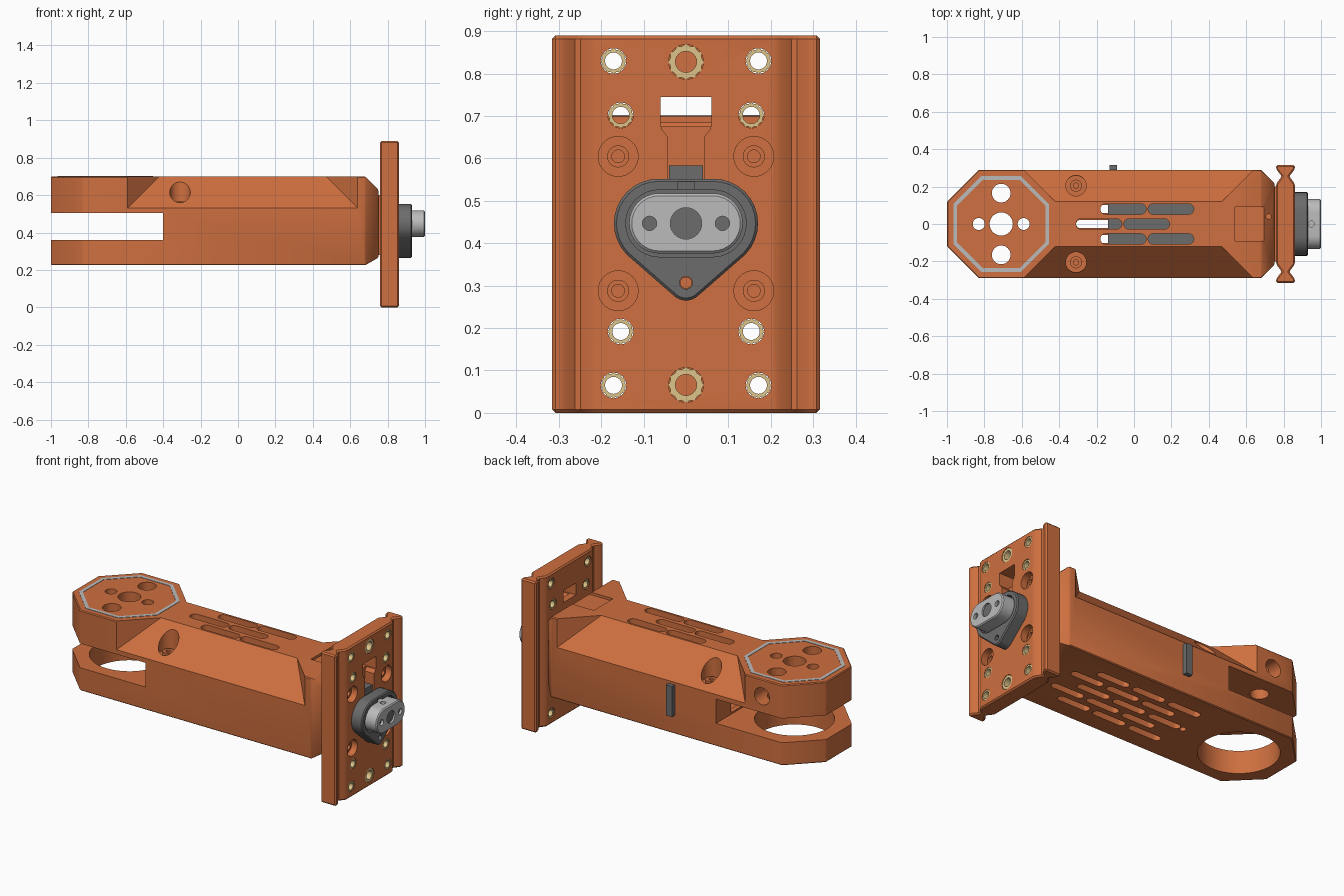
import bpy, bmesh, math
from mathutils import Vector
from mathutils.geometry import convex_hull_2d

if "Cube" in bpy.data.objects:
    bpy.data.objects.remove(bpy.data.objects["Cube"])


def material(name, rgb):
    m = bpy.data.materials.new(name)
    m.diffuse_color = (*rgb, 1)
    m.use_nodes = True
    m.node_tree.nodes["Principled BSDF"].inputs["Base Color"].default_value = m.diffuse_color
    return m


ORANGE = material("orange_print", (0.62, 0.16, 0.05))
BRASS = material("brass", (0.72, 0.55, 0.25))
DARK = material("dark_grey", (0.15, 0.15, 0.15))
LIGHT = material("light_grey", (0.5, 0.5, 0.5))
MAP = {'x': lambda u, v, w: (w, u, v), 'y': lambda u, v, w: (u, w, v), 'z': lambda u, v, w: (u, v, w)}


def finish(name, bm, mat=None):
    bmesh.ops.recalc_face_normals(bm, faces=bm.faces)
    me = bpy.data.meshes.new(name)
    bm.to_mesh(me)
    bm.free()
    ob = bpy.data.objects.new(name, me)
    bpy.context.collection.objects.link(ob)
    if mat:
        me.materials.append(mat)
    return ob


def prism(name, pts, axis, a, b, mat=None):
    bm = bmesh.new()
    lo, hi = ([bm.verts.new(MAP[axis](u, v, w)) for u, v in pts] for w in (a, b))
    bm.faces.new(lo)
    bm.faces.new(hi)
    for i in range(len(pts)):
        j = (i + 1) % len(pts)
        bm.faces.new((lo[i], lo[j], hi[j], hi[i]))
    return finish(name, bm, mat)


def ring(name, outer, inner, axis, a, b, mat):
    bm = bmesh.new()
    loops = [[bm.verts.new(MAP[axis](u, v, w)) for u, v in p]
             for p, w in ((outer, a), (outer, b), (inner, b), (inner, a))]
    n = len(outer)
    for k in range(4):
        p, q = loops[k], loops[(k + 1) % 4]
        for i in range(n):
            j = (i + 1) % n
            bm.faces.new((p[i], p[j], q[j], q[i]))
    return finish(name, bm, mat)


def hull(name, pts, mat=None):
    bm = bmesh.new()
    for p in pts:
        bm.verts.new(p)
    r = bmesh.ops.convex_hull(bm, input=bm.verts)
    junk = [v for v in r["geom_interior"] if isinstance(v, bmesh.types.BMVert)]
    bmesh.ops.delete(bm, geom=junk, context='VERTS')
    bmesh.ops.dissolve_limit(bm, angle_limit=0.01, verts=bm.verts, edges=bm.edges)
    return finish(name, bm, mat)


def circ(cx, cy, r, n=32, wave=0):
    return [(cx + (r - wave * (i % 2)) * math.cos(2 * math.pi * i / n),
             cy + (r - wave * (i % 2)) * math.sin(2 * math.pi * i / n)) for i in range(n)]


def blob(*circles, n=32):
    pts = [p for c in circles for p in circ(*c, n)]
    return [pts[i] for i in convex_hull_2d([Vector(p) for p in pts])]


def rect(u0, u1, v0, v1):
    return [(u0, v0), (u1, v0), (u1, v1), (u0, v1)]


def octagon(cx, s):
    t = s * 0.414
    return [(cx + u, v) for u, v in ((s, t), (t, s), (-t, s), (-s, t), (-s, -t), (-t, -s), (t, -s), (s, -t))]


def bevel(ob, w):
    m = ob.modifiers.new("bevel", 'BEVEL')
    m.width, m.segments, m.limit_method = w, 1, 'ANGLE'


def bake(ob, cutters=()):
    """Subtract the cutters, apply all modifiers, remove cutters, shade."""
    for c in cutters:
        c.hide_render = True
        m = ob.modifiers.new("cut", 'BOOLEAN')
        m.operation, m.solver, m.object = 'DIFFERENCE', 'EXACT', c
    bpy.context.view_layer.update()
    me = bpy.data.meshes.new_from_object(ob.evaluated_get(bpy.context.evaluated_depsgraph_get()))
    ob.modifiers.clear()
    ob.data = me
    for c in cutters:
        bpy.data.objects.remove(c)


# Arm body: octagonal head, long box, tapered wrist end
HX = -0.71
body = hull("arm_body", [(x, y, z) for x, y in octagon(HX, 0.29) for z in (0.225, 0.70)] +
            [(x, s * y, z) for s in (-1, 1) for x, y, zs in ((0.68, 0.29, (0.225, 0.70)), (0.75, 0.22, (0.265, 0.63)))
             for z in zs], ORANGE)
bevel(body, 0.005)
cuts = [prism("jaw_gap", rect(-1.1, -0.4, -0.4, 0.4), 'z', 0.36, 0.503),
        prism("jaw_hole", circ(HX, 0, 0.215, 64), 'z', 0.1, 0.43),
        prism("cavity", [(-.25, .26), (.25, .26), (.25, .45), (.13, .45), (.13, .64), (-.13, .64), (-.13, .45),
                         (-.25, .45)], 'x', -0.37, 0.66),
        prism("cable_port", rect(0.0, 0.15, 0.37, 0.49), 'x', -0.42, -0.35),
        prism("lid_recess", rect(0.54, 0.8, -0.09, 0.09), 'z', 0.685, 0.75),
        prism("lid_pin_hole", circ(0.72, 0.04, 0.014, 16), 'z', 0.6, 0.75),
        prism("side_hole", circ(-0.70, 0.6, 0.05), 'y', 0.13, 0.35),
        prism("floor_hole", circ(-0.33, 0, 0.018, 16), 'z', 0.2, 0.3)]
# Sloped shoulders and their screw wells
for s in (-1, 1):
    cuts.append(hull("shoulder", [(x, s * y, z) for x, y, z in (
        (-.42, .12, .70), (.47, .12, .70), (-.62, .32, .50), (.67, .32, .50),
        (-.42, .12, .80), (.47, .12, .80), (-.62, .32, .80), (.67, .32, .80))]))
    cuts.append(prism("screw_well", circ(-0.31, s * 0.205, 0.055), 'z', 0.545, 0.8))
# Head bolt pattern
for x, y, r in ((0, 0, .062), (.12, 0, .032), (-.12, 0, .032), (0, .165, .05), (0, -.165, .05)):
    cuts.append(prism("head_hole", circ(HX + x, y, r), 'z', 0.45, 0.8))
# Vent slots, top and bottom
for y, x0 in ((-.08, -.18), (0, -.31), (.08, -.18)):
    for k in range(2):
        a = x0 + k * 0.255
        cuts.append(prism("top_vent", blob((a + .028, y, .028), (a + .217, y, .028), n=16), 'z', 0.62, 0.75))
for row in range(5):
    y = (row - 2) * 0.08
    for k in range(3):
        a = (-0.20 if row % 2 else -0.31) + k * 0.24
        cuts.append(prism("bottom_vent", blob((a + .022, y, .022), (a + .188, y, .022), n=16), 'z', 0.2, 0.28))
bake(body, cuts)

# Head inlay, inner core, screws, side tab, neck
ring("head_inlay", octagon(HX, 0.256), octagon(HX, 0.236), 'z', 0.69, 0.702, LIGHT)
prism("inner_core", rect(-0.14, 0.5, -0.11, 0.11), 'z', 0.30, 0.52, DARK)
for s in (-1, 1):
    ring("shoulder_screw", circ(-0.31, s * .205, .032), circ(-0.31, s * .205, .014), 'z', 0.54, 0.565, ORANGE)
prism("side_tab", rect(-0.13, -0.09, 0.335, 0.515), 'y', 0.28, 0.316, DARK)
prism("neck", rect(-0.2, 0.2, 0.28, 0.60), 'x', 0.70, 0.77, ORANGE)

# Mounting plate with V-grooved edges
half = [(.86, -.215), (.86, .215), (.83, .255), (.86, .293), (.86, .316)]
edge = [(.76, .316), (.76, .293), (.79, .255), (.76, .215)]
profile = half + edge + [(x, -y) for x, y in edge[::-1]] + [(x, -y) for x, y in half[:1:-1]]
plate = prism("mounting_plate", profile, 'z', 0, 0.89, ORANGE)
bevel(plate, 0.008)
cuts = [prism("window", rect(-.06, .06, .675, .745), 'x', 0.7, 0.9),
        prism("channel", [(-.058, .69), (-.058, .67), (-.042, .65), (-.042, .5), (.042, .5), (.042, .65),
                          (.058, .67), (.058, .69)], 'x', 0.80, 0.9)]
inserts = [(s * y, z, .031, .020, True) for s in (-1, 1) for y, z in ((.171, .83), (.171, .065), (.154, .702), (.154, .192))]
inserts += [(0, .828, .042, .025, False), (0, .066, .042, .025, False)]
for y, z, r, hole, through in inserts:
    back = 0.765 if through else 0.815
    cuts.append(prism("insert_hole", circ(y, z, r - .001), 'x', 0.7 if through else 0.815, 0.9))
    ring("brass_insert", circ(y, z, r, 24, .004), circ(y, z, hole, 24), 'x', back, 0.858, BRASS)
# Counterbored plate screws
for s in (-1, 1):
    for z in (.605, .288):
        cuts.append(prism("counterbore", circ(s * .16, z, .047), 'x', 0.82, 0.9))
        ring("plate_screw", circ(s * .16, z, .026), circ(s * .16, z, .015), 'x', 0.815, 0.835, ORANGE)
bake(plate, cuts)

# Round-cornered coupling flange
lobes = [(-.065, .447, .105), (.065, .447, .105)]
flange = prism("coupling_flange", blob(*lobes, (0, .307, .042)), 'x', 0.855, 0.93, DARK)
bevel(flange, 0.006)
bake(flange, [prism("flange_screw_hole", circ(0, .307, .015, 20), 'x', 0.86, 1),
              prism("flange_seat", blob((-.063, .447, .079), (.063, .447, .079)), 'x', 0.90, 1),
              prism("flange_notch", rect(-.02, .02, .50, .545), 'x', 0.915, 1)])
prism("flange_screw", circ(0, .307, .014, 20), 'x', 0.85, 0.9, ORANGE)
prism("flange_key", rect(-.04, .04, .53, .583), 'x', 0.80, 0.85, DARK)

# Coupling boss with centre socket and pin holes
boss = prism("coupling_boss", blob((-.063, .447, .071), (.063, .447, .071)), 'x', 0.89, 1.0, LIGHT)
bevel(boss, 0.006)
cuts = [prism("socket_hole", circ(0, .447, .037), 'x', 0.96, 1.1),
        prism("set_screw_hole", circ(.948, 0, .016, 20), 'z', 0.49, 0.6)]
for y, r, d in ((-.086, .017, .985), (.086, .017, .985)):
    cuts.append(prism("pin_hole", circ(y, .447, r, 20), 'x', 0.95, 1.1))
    prism("coupling_pin", circ(y, .447, r, 20), 'x', 0.94, d, DARK)
bake(boss, cuts)
prism("coupling_socket", circ(0, .447, .037), 'x', 0.95, 0.99, DARK)

# Smooth round walls, keep edges sharp
for ob in bpy.context.scene.objects:
    ob.select_set(True)
    bpy.context.view_layer.objects.active = ob
bpy.ops.object.shade_smooth_by_angle(angle=math.radians(30))
